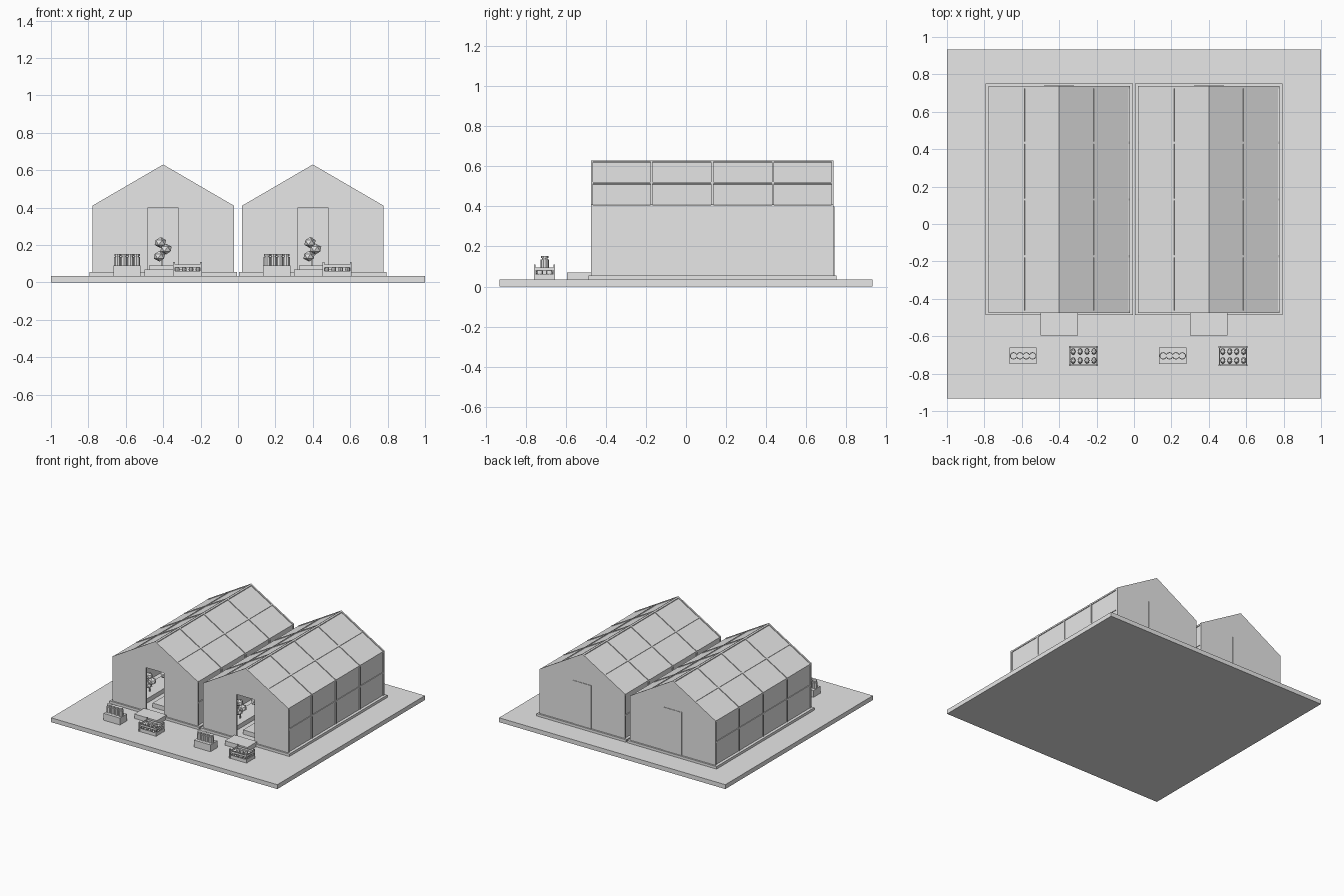
import bpy, bmesh, math
from mathutils import Matrix, Vector

old = bpy.data.objects.get("Cube")
if old:
    bpy.data.objects.remove(old, do_unlink=True)

grey = bpy.data.materials.new("plain_grey")
grey.use_nodes = True
tone = (0.8, 0.8, 0.8, 1)
grey.diffuse_color = tone
grey.node_tree.nodes["Principled BSDF"].inputs["Base Color"].default_value = tone

# House dimensions
HALF, EAVE, RIDGE, FLOOR = 0.378, 0.41, 0.63, 0.055
FRONT, BACK = -0.475, 0.737
SLOPE = (RIDGE - EAVE) / HALF
PITCH = math.atan(SLOPE)
GROUND = 0.035


def finish(name, bm, at=(0, 0, 0)):
    bmesh.ops.recalc_face_normals(bm, faces=bm.faces)
    mesh = bpy.data.meshes.new(name)
    bm.to_mesh(mesh)
    bm.free()
    mesh.materials.append(grey)
    ob = bpy.data.objects.new(name, mesh)
    ob.location = at
    bpy.context.collection.objects.link(ob)
    return ob


def add_box(bm, x, y, z, tilt=0):
    """Box between the given x, y and z ranges, tilted about y."""
    lo, hi = Vector((x[0], y[0], z[0])), Vector((x[1], y[1], z[1]))
    m = (Matrix.Translation((lo + hi) / 2) @ Matrix.Rotation(tilt, 4, 'Y')
         @ Matrix.Diagonal((*(hi - lo), 1)))
    bmesh.ops.create_cube(bm, size=1, matrix=m)


def box(name, x, y, z, at=(0, 0, 0)):
    bm = bmesh.new()
    add_box(bm, x, y, z)
    return finish(name, bm, at)


def add_prism(bm, profile, y0, y1):
    face = bm.faces.new([bm.verts.new((x, y0, z)) for x, z in profile])
    ext = bmesh.ops.extrude_face_region(bm, geom=[face])
    verts = [g for g in ext["geom"] if isinstance(g, bmesh.types.BMVert)]
    bmesh.ops.translate(bm, verts=verts, vec=(0, y1 - y0, 0))


def outline(d):
    """House section moved inward by d, from the left foot to the right foot."""
    w = HALF - d
    top = RIDGE - d / math.cos(PITCH)
    eave = top - SLOPE * w
    return [(-w, FLOOR), (-w, eave), (0, top), (w, eave), (w, FLOOR)]


def band(d0, d1):
    return outline(d0) + outline(d1)[::-1]


def greenhouse(cx):
    at = (cx, 0, 0)

    # Kerb and floor
    box("kerb", (-0.395, 0.395), (-0.487, 0.75), (GROUND, FLOOR), at)
    box("door_step", (-0.1, 0.1), (-0.595, -0.47), (GROUND, 0.07), at)

    # Gable walls, the front one with an open doorway
    doorway = [(0.08, FLOOR), (0.08, 0.4), (-0.08, 0.4), (-0.08, FLOOR)]
    bm = bmesh.new()
    add_prism(bm, outline(0) + doorway, FRONT, FRONT + 0.012)
    finish("front_gable", bm, at)
    bm = bmesh.new()
    add_prism(bm, outline(0), BACK - 0.012, BACK)
    finish("back_gable", bm, at)
    box("back_door", (-0.08, 0.08), (BACK - 0.002, BACK + 0.004), (FLOOR, 0.4), at)

    # Side and roof panes
    bm = bmesh.new()
    add_prism(bm, band(0.006, 0.012), FRONT + 0.01, BACK - 0.01)
    finish("panes", bm, at)

    # Hoops between the bays
    bm = bmesh.new()
    bay = (BACK - FRONT) / 4
    for i in range(1, 4):
        y = FRONT + bay * i
        add_prism(bm, band(0, 0.011), y - 0.006, y + 0.006)
    finish("frame_hoops", bm, at)

    # Lengthwise rails on walls, roof and ridge
    bm = bmesh.new()
    run = (FRONT + 0.005, BACK - 0.005)
    mid = (EAVE + RIDGE) / 2 - 0.006
    for s in (-1, 1):
        add_box(bm, (s * HALF / 2 - 0.006, s * HALF / 2 + 0.006), run,
                (mid - 0.005, mid + 0.005), s * PITCH)
        for z in (0.235, EAVE - 0.008):
            add_box(bm, sorted((s * (HALF - 0.01), s * (HALF - 0.0005))), run,
                    (z - 0.006, z + 0.006))
    add_prism(bm, [(-0.01, RIDGE - 0.012), (-0.01, RIDGE - 0.01 * SLOPE), (0, RIDGE),
                   (0.01, RIDGE - 0.01 * SLOPE), (0.01, RIDGE - 0.012)], *run)
    finish("frame_rails", bm, at)

    # Planting beds
    for x, w in ((-0.22, 0.07), (0, 0.075), (0.22, 0.07)):
        box("planting_bed", (x - w, x + w), (-0.4, 0.68), (FLOOR, 0.09), at)

    # Plants: a stem with three leaf clumps
    bm = bmesh.new()
    for x in (-0.2, 0, 0.2):
        for row in range(5):
            y = -0.25 + row * 0.21
            add_box(bm, (x - 0.011, x - 0.003), (y - 0.004, y + 0.004), (0.085, 0.24))
            for dx, z in ((-0.02, 0.14), (0.015, 0.178), (-0.015, 0.213)):
                m = Matrix.Translation((x + dx, y, z)) @ Matrix.Diagonal((1, 1, 0.85, 1))
                bmesh.ops.create_icosphere(bm, subdivisions=1, radius=0.034, matrix=m)
    finish("plants", bm, at)

    # Stand with four jars
    box("jar_stand", (-0.265, -0.12), (-0.748, -0.66), (GROUND, 0.09), at)
    bm = bmesh.new()
    for i in range(4):
        for r, z0, z1 in ((0.02, 0.088, 0.135), (0.014, 0.134, 0.143), (0.018, 0.142, 0.152)):
            m = Matrix.Translation((-0.244 + i * 0.034, -0.705, (z0 + z1) / 2))
            bmesh.ops.create_cone(bm, cap_ends=True, segments=10, radius1=r, radius2=r,
                                  depth=z1 - z0, matrix=m)
    finish("jars", bm, at)

    # Slatted crate
    bm = bmesh.new()
    x0, x1, y0, y1 = 0.055, 0.205, -0.757, -0.655
    add_box(bm, (x0, x1), (y0, y1), (GROUND, 0.045))
    for z in ((0.045, 0.062), (0.08, 0.096)):
        for y in (y0, y1 - 0.005):
            add_box(bm, (x0, x1), (y, y + 0.005), z)
        for x in (x0, x1 - 0.005):
            add_box(bm, (x, x + 0.005), (y0, y1), z)
    for x in (x0 - 0.002, x1 - 0.007):
        for y in (y0 - 0.002, y1 - 0.007):
            add_box(bm, (x, x + 0.009), (y, y + 0.009), (GROUND, 0.11))
    finish("crate", bm, at)

    # Produce in the crate
    bm = bmesh.new()
    for i in range(4):
        for y in (-0.73, -0.682):
            m = (Matrix.Translation((0.075 + i * 0.037, y, 0.068))
                 @ Matrix.Diagonal((0.8, 1.1, 1.2, 1)))
            bmesh.ops.create_uvsphere(bm, u_segments=8, v_segments=6, radius=0.016, matrix=m)
    finish("produce", bm, at)


# Ground slab and the pair of houses
box("ground_slab", (-1, 1), (-0.932, 0.932), (0, GROUND))
for side in (-1, 1):
    greenhouse(side * 0.4)
